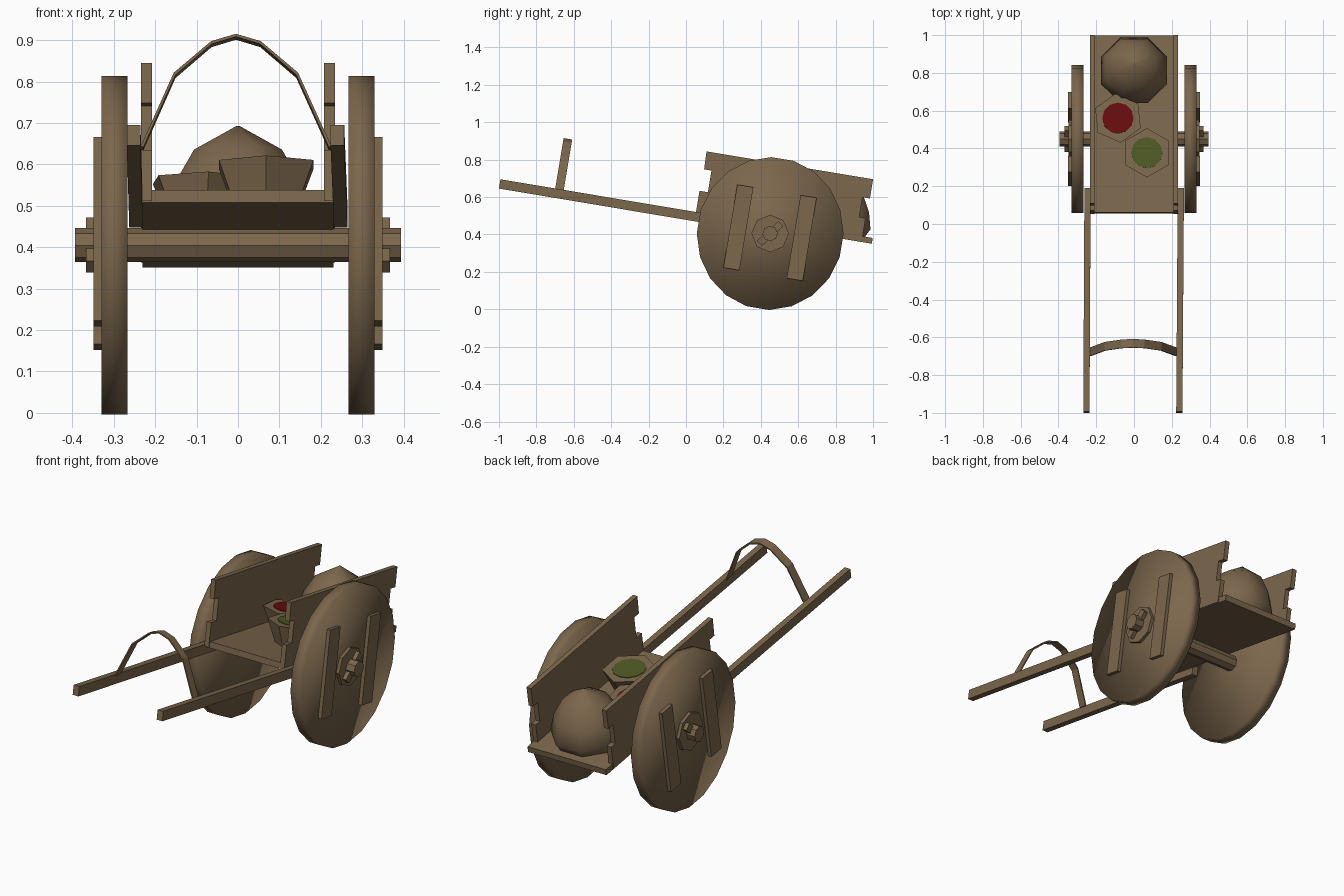
import bpy, bmesh, math
from mathutils import Matrix, Vector

if "Cube" in bpy.data.objects:
    bpy.data.objects.remove(bpy.data.objects["Cube"])

# Cart frame: pitched about the axle, so the shafts rise toward the front
TILT = (Matrix.Translation((0, 0.45, 0.405))
        @ Matrix.Rotation(math.radians(-9.5), 4, 'X'))


def material(name, rgb):
    m = bpy.data.materials.new(name)
    m.diffuse_color = (*rgb, 1)
    m.use_nodes = True
    m.node_tree.nodes["Principled BSDF"].inputs["Base Color"].default_value = m.diffuse_color
    return m


WOOD = material("brown wood", (0.20, 0.135, 0.073))
RED = material("dark red", (0.14, 0.004, 0.004))
GREEN = material("olive green", (0.075, 0.10, 0.018))


def finish(name, bm, mat, smooth=None):
    bmesh.ops.recalc_face_normals(bm, faces=bm.faces)
    bm.transform(TILT)
    me = bpy.data.meshes.new(name)
    bm.to_mesh(me)
    bm.free()
    me.materials.append(mat)
    ob = bpy.data.objects.new(name, me)
    bpy.context.collection.objects.link(ob)
    if smooth:
        bpy.ops.object.select_all(action='DESELECT')
        ob.select_set(True)
        bpy.context.view_layer.objects.active = ob
        bpy.ops.object.shade_smooth_by_angle(angle=math.radians(smooth))
    return ob


def loft(name, rings, mat, smooth=None):
    """Skin matching rings of points and cap both ends."""
    bm = bmesh.new()
    vs = [[bm.verts.new(p) for p in r] for r in rings]
    n = len(rings[0])
    for a, b in zip(vs, vs[1:]):
        for i in range(n):
            j = (i + 1) % n
            bm.faces.new((a[i], a[j], b[j], b[i]))
    bm.faces.new(vs[0])
    bm.faces.new(vs[-1])
    return finish(name, bm, mat, smooth)


def prism(name, profile, x0, x1, mat=WOOD, smooth=None):
    """Side profile (y, z) extruded from x0 to x1."""
    return loft(name, [[(x, y, z) for y, z in profile] for x in (x0, x1)], mat, smooth)


def rect(cy, cz, w, h, deg=0):
    r = Matrix.Rotation(math.radians(deg), 2)
    out = []
    for a, b in ((-1, -1), (1, -1), (1, 1), (-1, 1)):
        v = r @ Vector((a * w / 2, b * h / 2))
        out.append((cy + v.x, cz + v.y))
    return out


def ngon(n, ry, rz, turn=0.0):
    return [(ry * math.cos(2 * math.pi * (i + turn) / n),
             rz * math.sin(2 * math.pi * (i + turn) / n)) for i in range(n)]


def turned(name, cx, cy, n, rings, mat, turn=0.0, smooth=None):
    """Stack of upright (radius, height) rings."""
    return loft(name, [[(cx + x, cy + y, h) for x, y in ngon(n, r, r, turn)]
                       for r, h in rings], mat, smooth)


# Bed
prism("bed", [(-0.405, 0.036), (0.545, 0.036), (0.545, 0.067), (-0.405, 0.067)], -0.23, 0.23)

# Axle
prism("axle", ngon(8, 0.041, 0.041, 0.25), -0.394, 0.394)

# Side board outline with a notch in each end
board = [(-0.41, 0.04), (0.49, 0.04), (0.49, 0.165), (0.455, 0.165), (0.455, 0.273),
         (0.495, 0.273), (0.495, 0.377), (-0.408, 0.377), (-0.405, 0.28),
         (-0.365, 0.28), (-0.365, 0.163), (-0.41, 0.163)]

for side, s in (("left", -1), ("right", 1)):
    prism(side + "_side_board", board, s * 0.208, s * 0.234)
    # Wheel with two battens, hub plate and lock pin
    prism(side + "_wheel", ngon(20, 0.392, 0.409, 0.5), s * 0.267, s * 0.33, smooth=100)
    for tag, y in (("front", -0.173), ("back", 0.17)):
        prism(f"{side}_wheel_{tag}_batten", rect(y, 0.004, 0.087, 0.45), s * 0.325, s * 0.349)
    prism(side + "_hub_plate", ngon(8, 0.1, 0.1, 0.2), s * 0.325, s * 0.346)
    prism(side + "_lock_pin", rect(0, 0, 0.155, 0.038, 52), s * 0.34, s * 0.367)
    # Pulling shaft, slightly skewed from front to back
    xf, xb = s * 0.246 - 0.006, s * 0.247 + 0.001
    loft(side + "_shaft", [[(x + a, y, z) for a, z in rect(0, 0.023, 0.033, 0.05)]
                           for x, y in ((xf, -1.47), (xb, -0.27))], WOOD)

# Hoop handle over the shafts
path = [(-0.235, 0.045), (-0.155, 0.226), (-0.065, 0.303), (-0.005, 0.321),
        (0.055, 0.303), (0.145, 0.226), (0.226, 0.045)]
rings = []
for x, z in path:
    k = 0.007
    d = Vector((x + 0.005, z - 0.02)).normalized() * k
    rings.append([(x, -1.173, z), (x, -1.127, z),
                  (x - d.x, -1.127, z - d.y), (x - d.x, -1.173, z - d.y)])
loft("hoop_handle", rings, WOOD)

# Sack at the back
turned("sack", 0, 0.35, 8, [(0.165, 0.067), (0.19, 0.11), (0.165, 0.2),
                            (0.115, 0.285), (0.004, 0.35)], WOOD, 0.5, 60)

# Two hexagonal bowls with coloured fillings
for name, x, y, top, mat, turn in (("red", -0.085, 0.083, 0.172, RED, 0.6),
                                   ("green", 0.068, -0.104, 0.18, GREEN, 0.5)):
    turned(name + "_bowl", x, y, 6, [(0.085, 0.067), (0.132, top)], WOOD, turn)
    turned(name + "_filling", x, y, 12, [(0.083, top - 0.002), (0.083, top + 0.003)], mat)
